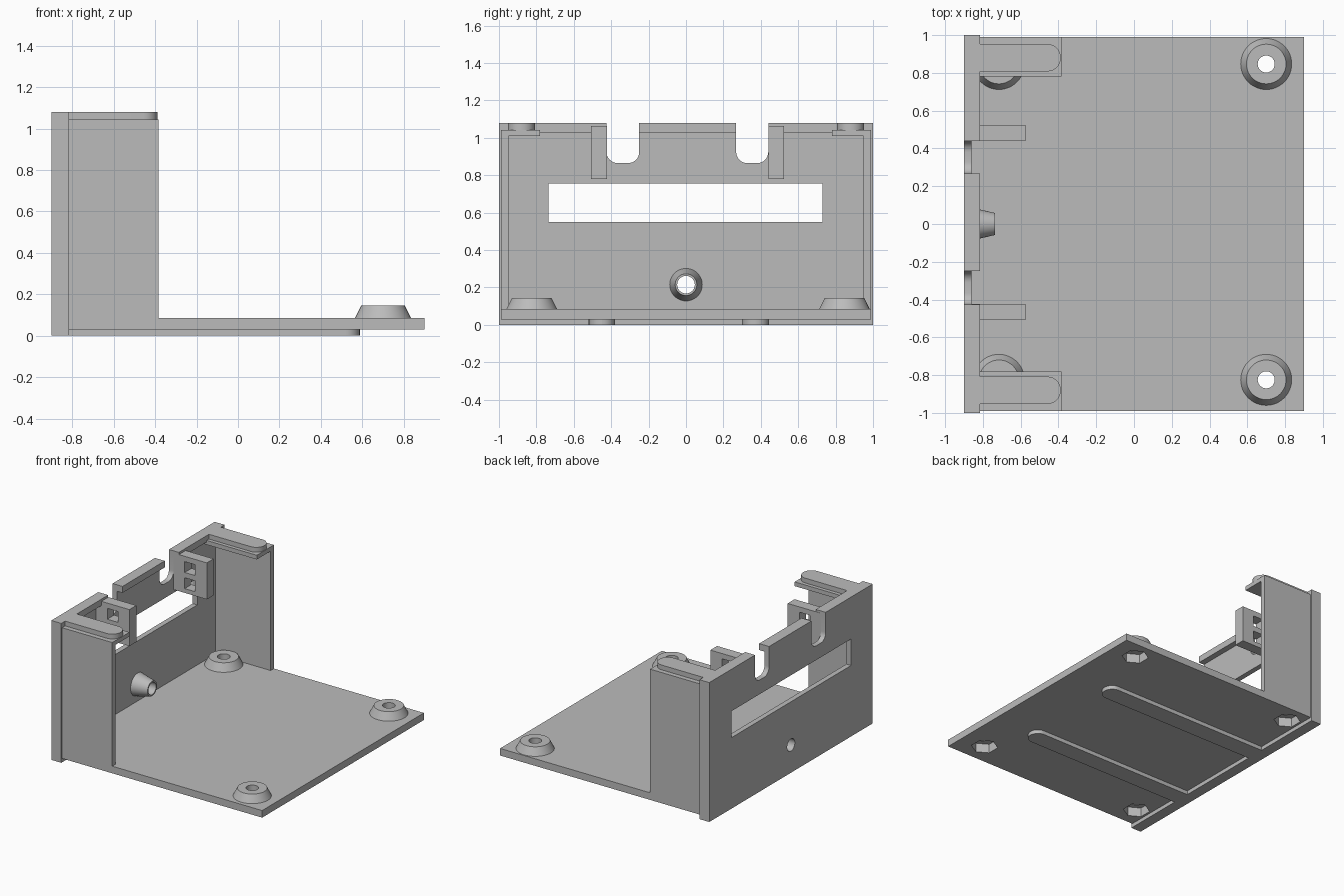
import bpy, bmesh
from math import cos, sin, pi
from mathutils import Matrix, Vector

if "Cube" in bpy.data.objects:
    bpy.data.objects.remove(bpy.data.objects["Cube"], do_unlink=True)

grey = bpy.data.materials.new("plain grey")
grey.use_nodes = True
COLOUR = (0.5, 0.5, 0.5, 1)
grey.diffuse_color = COLOUR
grey.node_tree.nodes["Principled BSDF"].inputs["Base Color"].default_value = COLOUR


def finish(name, bm):
    bmesh.ops.recalc_face_normals(bm, faces=bm.faces)
    mesh = bpy.data.meshes.new(name)
    bm.to_mesh(mesh)
    bm.free()
    mesh.materials.append(grey)
    obj = bpy.data.objects.new(name, mesh)
    bpy.context.collection.objects.link(obj)
    return obj


def box(name, x, y, z):
    """Box from three (low, high) ranges."""
    bm = bmesh.new()
    bmesh.ops.create_cube(bm, size=1)
    for v in bm.verts:
        v.co = Vector([(r[0] + r[1]) / 2 + c * (r[1] - r[0]) for r, c in zip((x, y, z), v.co)])
    return finish(name, bm)


def cone(name, centre, r1, r2, depth, sides=48, axis="Z"):
    """Cone or cylinder starting at centre and running along the axis."""
    bm = bmesh.new()
    turn = Matrix.Rotation(pi / 2, 4, "Y") if axis == "X" else Matrix()
    bmesh.ops.create_cone(bm, cap_ends=True, segments=sides, radius1=r1, radius2=r2, depth=depth,
                          matrix=Matrix.Translation(centre) @ turn @ Matrix.Translation((0, 0, depth / 2)))
    return finish(name, bm)


def tongue(name, a, b, low, high, r, place):
    """Strip along the first range, with its high end rounded; place maps (u, v, w) to xyz."""
    bm = bmesh.new()
    outline = [(a[0], b[0])]
    for v, start in ((b[0] + r, -pi / 2), (b[1] - r, 0)):
        for i in range(9):
            t = start + i * pi / 16
            outline.append((a[1] - r + r * cos(t), v + r * sin(t)))
    outline.append((a[0], b[1]))
    face = bm.faces.new([bm.verts.new(place(u, v, low)) for u, v in outline])
    out = bmesh.ops.extrude_face_region(bm, geom=[face])
    shift = Vector(place(0, 0, high)) - Vector(place(0, 0, low))
    bmesh.ops.translate(bm, vec=shift, verts=[g for g in out["geom"] if isinstance(g, bmesh.types.BMVert)])
    return finish(name, bm)


def flat(u, v, w):
    return (u, v, w)


def upright(u, v, w):
    return (w, v, -u)


def cut(target, cutters):
    for c in cutters:
        mod = target.modifiers.new("cut", "BOOLEAN")
        mod.operation = "DIFFERENCE"
        mod.solver = "EXACT"
        mod.object = c
        bpy.context.view_layer.objects.active = target
        bpy.ops.object.modifier_apply(modifier=mod.name)
    for c in cutters:
        bpy.data.objects.remove(c, do_unlink=True)


def smooth(obj):
    bpy.ops.object.select_all(action="DESELECT")
    obj.select_set(True)
    bpy.context.view_layer.objects.active = obj
    bpy.ops.object.shade_smooth_by_angle(angle=0.5)


BACK, INNER, LIP = -0.9, -0.86, -0.815
TOP = 1.08
SLOTS = ((-0.425, -0.25), (0.268, 0.44))


def slot_cutters():
    return [tongue("slot_cutter", (-1.3, -0.865), s, -1, -0.7, 0.06, upright) for s in SLOTS]


# Floor plate with screw holes and hexagonal nut pockets
floor = box("floor_plate", (INNER, 0.9), (-0.99, 0.99), (0.03, 0.085))
corners = [(x, y) for x in (-0.715, 0.7) for y in (-0.825, 0.847)]
cut(floor, [cone("nut_cutter", (x, y, -0.1), 0.095, 0.095, 0.3, 6) for x, y in corners])

# Tapered mounting bosses
for x, y in corners:
    boss = cone("mounting_boss", (x, y, 0.085), 0.135, 0.105, 0.06)
    cut(boss, [cone("hole_cutter", (x, y, 0), 0.045, 0.045, 0.3),
               cone("nut_cutter", (x, y, 0), 0.095, 0.095, 0.1, 6)])
    smooth(boss)

# Back wall with window, cable slots and peg hole
wall = box("back_wall", (BACK, INNER), (-0.96, 0.96), (0.03, TOP - 0.02))
cut(wall, slot_cutters() + [
    box("window_cutter", (-1, -0.7), (-0.735, 0.73), (0.55, 0.755)),
    cone("hole_cutter", (-1, 0, 0.215), 0.047, 0.047, 0.4, axis="X")])
smooth(wall)

# Frame around the wall: top lip, foot strip and side strips
lip = box("top_lip", (BACK, LIP), (-1, 1), (1.03, TOP))
cut(lip, slot_cutters())
box("foot_strip", (BACK, LIP), (-1, 1), (0, 0.085))

# Hollow peg on the inside of the wall
peg = cone("hollow_peg", (INNER, 0, 0.215), 0.087, 0.058, 0.125, axis="X")
cut(peg, [cone("hole_cutter", (-1, 0, 0.215), 0.047, 0.047, 0.4, axis="X")])
smooth(peg)

# Side walls, corner strips, top shelves and slide tongues
for side, label in ((1, "left"), (-1, "right")):
    def span(a, b):
        return tuple(sorted((side * a, side * b)))
    box(label + "_side_wall", (INNER, -0.385), span(0.95, 0.99), (0.03, 1.04))
    box(label + "_corner_strip", (BACK, LIP), span(0.95, 1), (0, TOP))
    box(label + "_top_shelf", (INNER, -0.385), span(0.78, 0.99), (1.01, 1.043))
    smooth(tongue(label + "_slide_tongue", (LIP - 0.01, -0.388), span(0.808, 0.953),
                  1.043, TOP, 0.07, flat))

# Clamp blocks with two square holes each
for y in ((-0.508, -0.423), (0.44, 0.523)):
    block = box("clamp_block", (INNER, -0.575), y, (0.78, 1.063))
    cut(block, [box("hole_cutter", (-0.765, -0.675), (y[0] - 0.1, y[1] + 0.1), (z - 0.042, z + 0.042))
                for z in (0.855, 0.98)])

# Runners under the floor
for y in ((-0.52, -0.38), (0.3, 0.445)):
    smooth(tongue("runner", (LIP - 0.01, 0.588), y, 0, 0.03, 0.07, flat))
